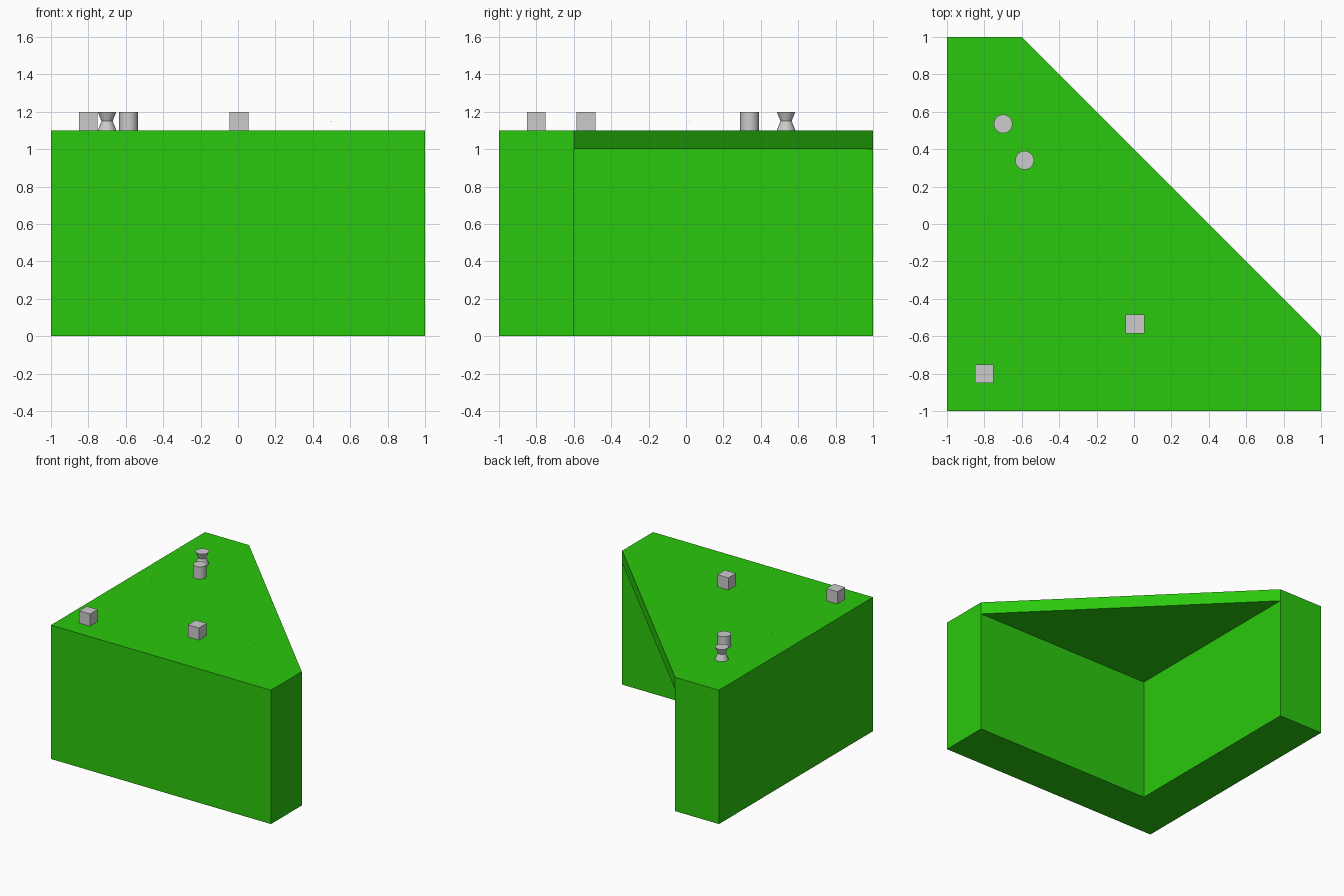
import bpy, bmesh, math

if "Cube" in bpy.data.objects:
    bpy.data.objects.remove(bpy.data.objects["Cube"])

def make_object(name, bm, mat=None, smooth=False):
    bmesh.ops.remove_doubles(bm, verts=bm.verts, dist=1e-5)
    bmesh.ops.recalc_face_normals(bm, faces=bm.faces)
    mesh = bpy.data.meshes.new(name)
    bm.to_mesh(mesh)
    bm.free()
    ob = bpy.data.objects.new(name, mesh)
    bpy.context.collection.objects.link(ob)
    if mat:
        mesh.materials.append(mat)
    if smooth:
        bpy.ops.object.select_all(action='DESELECT')
        ob.select_set(True)
        bpy.context.view_layer.objects.active = ob
        bpy.ops.object.shade_smooth_by_angle(angle=math.radians(35))
    return ob

def box(name, x, y, z, size):
    bm = bmesh.new()
    bmesh.ops.create_cube(bm, size=size)
    bmesh.ops.translate(bm, verts=bm.verts, vec=(x, y, z))
    return make_object(name, bm)

def lathe(name, x, y, z, profile, sides=32):
    bm = bmesh.new()
    rings = [[bm.verts.new((x + r * math.cos(2 * math.pi * i / sides),
                            y + r * math.sin(2 * math.pi * i / sides), z + h))
              for i in range(sides)] for r, h in profile]
    for a, b in zip(rings, rings[1:]):
        for i in range(sides):
            j = (i + 1) % sides
            bm.faces.new((a[i], a[j], b[j], b[i]))
    bm.faces.new(rings[0][::-1])
    bm.faces.new(rings[-1])
    return make_object(name, bm, smooth=True)

green = bpy.data.materials.new("green")
green.diffuse_color = (0.024, 0.58, 0.004, 1)
green.use_nodes = True
green.node_tree.nodes["Principled BSDF"].inputs["Base Color"].default_value = green.diffuse_color

# Corner counter: L-shaped base whose outer walls run flush into the worktop
bm = bmesh.new()
def verts(points, z):
    return [bm.verts.new((x, y, z)) for x, y in points]

corner = [(1, -0.6), (1, -1), (-1, -1), (-1, 1), (-0.6, 1)]
low = verts(corner, 0)
high = verts(corner, 1.1)
inner_low, inner_high = verts([(-0.6, -0.6)], 0)[0], verts([(-0.6, -0.6)], 1)[0]
lip_a, lip_b = verts([corner[0], corner[-1]], 1)

bm.faces.new(high)                                        # worktop
bm.faces.new(low + [inner_low])                           # floor
for i in (1, 2):                                          # long outer walls
    bm.faces.new((low[i], low[i + 1], high[i + 1], high[i]))
bm.faces.new((low[0], low[1], high[1], high[0], lip_a))   # right arm end
bm.faces.new((low[3], low[4], lip_b, high[4], high[3]))   # rear arm end
bm.faces.new((low[0], lip_a, inner_high, inner_low))      # inner walls
bm.faces.new((low[4], inner_low, inner_high, lip_b))
bm.faces.new((lip_a, lip_b, inner_high))                  # overhang underside
bm.faces.new((lip_a, high[0], high[4], lip_b))            # diagonal edge
make_object("corner_counter", bm, green)

# Small blocks on the worktop
box("corner_block", -0.8, -0.8, 1.15, 0.1)
box("middle_block", 0.005, -0.535, 1.15, 0.1)

# Turned pieces
lathe("cylinder_piece", -0.585, 0.34, 1.1, [(0.05, 0), (0.05, 0.1)])
lathe("waisted_piece", -0.7, 0.535, 1.1,
      [(0.05, 0), (0.036, 0.035), (0.03, 0.05), (0.036, 0.065), (0.05, 0.1)])

# Tiny floating markers
box("right_marker", 0.5, -0.485, 1.15, 0.004)
box("left_marker", -0.8, 0.02, 1.15, 0.004)
